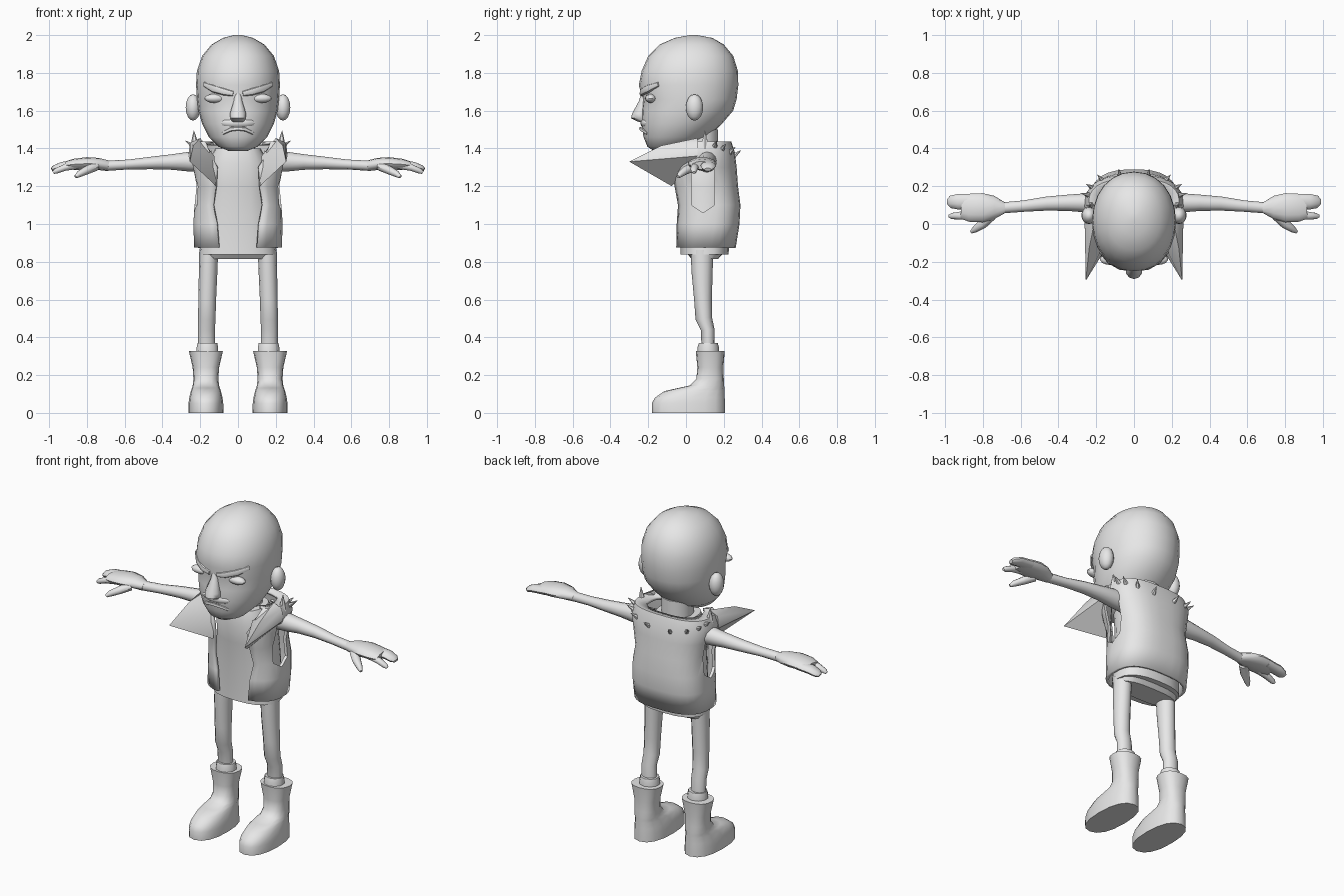
import bpy, bmesh, math
from mathutils import Vector

default = bpy.data.objects.get("Cube")
if default:
    bpy.data.objects.remove(default, do_unlink=True)

grey = bpy.data.materials.new("plain grey")
grey.use_nodes = True
grey.diffuse_color = (0.8, 0.8, 0.8, 1)
grey.node_tree.nodes["Principled BSDF"].inputs["Base Color"].default_value = (0.8, 0.8, 0.8, 1)
parts = []


def finish(name, bm):
    bmesh.ops.recalc_face_normals(bm, faces=bm.faces)
    mesh = bpy.data.meshes.new(name)
    bm.to_mesh(mesh)
    bm.free()
    obj = bpy.data.objects.new(name, mesh)
    bpy.context.collection.objects.link(obj)
    mesh.materials.append(grey)
    parts.append(obj)
    return obj


def loft(name, rings, closed=True):
    """Skin a list of point rings; closed rings get end caps."""
    bm = bmesh.new()
    rows = [[bm.verts.new(p) for p in ring] for ring in rings]
    n = len(rows[0])
    for a, b in zip(rows, rows[1:]):
        for i in range(n if closed else n - 1):
            j = (i + 1) % n
            bm.faces.new((a[i], a[j], b[j], b[i]))
    if closed:
        bm.faces.new(rows[0])
        bm.faces.new(rows[-1])
    return finish(name, bm)


def power(v, p):
    return math.copysign(abs(v) ** p, v)


def level_ring(z, half, front, back, cx=0, p=1.0, gap=0, n=20):
    """Horizontal rounded ring starting at the front, optionally open there."""
    start = math.asin((gap / half) ** (1 / p)) if gap else 0
    steps = n - 1 if gap else n
    mid, depth = (front + back) / 2, (back - front) / 2
    ring = []
    for i in range(n):
        t = start + (2 * math.pi - 2 * start) * i / steps
        ring.append((cx + half * power(math.sin(t), p), mid - depth * power(math.cos(t), p), z))
    return ring


def tube(name, path, n=10):
    """Elliptical tube; path entries are x, y, z, side radius, up radius."""
    pts = [Vector(e[:3]) for e in path]
    rings = []
    for i, e in enumerate(path):
        t = (pts[min(i + 1, len(pts) - 1)] - pts[max(i - 1, 0)]).normalized()
        up = Vector((0, 0, 1)) if abs(t.z) < 0.8 else Vector((0, 1, 0))
        side = t.cross(up).normalized()
        up = side.cross(t)
        rings.append([pts[i] + side * e[3] * math.cos(a) + up * e[4] * math.sin(a)
                      for a in (2 * math.pi * k / n for k in range(n))])
    return loft(name, rings)


def ball(name, centre, radii):
    bm = bmesh.new()
    bmesh.ops.create_uvsphere(bm, u_segments=14, v_segments=8, radius=1)
    for v in bm.verts:
        v.co = Vector([c + r * q for c, r, q in zip(centre, radii, v.co)])
    return finish(name, bm)


def hull(name, points):
    bm = bmesh.new()
    for p in points:
        bm.verts.new(p)
    bmesh.ops.convex_hull(bm, input=bm.verts)
    return finish(name, bm)


def flip(path, s):
    return [(s * e[0],) + tuple(e[1:]) for e in path]


# Head and face
head = [(1.387, .05, -.17, -.06), (1.41, .105, -.205, .02), (1.46, .155, -.225, .12),
        (1.53, .19, -.235, .19), (1.6, .21, -.235, .25), (1.66, .217, -.228, .268),
        (1.735, .222, -.25, .277), (1.81, .218, -.235, .275), (1.89, .19, -.2, .25),
        (1.95, .14, -.14, .2), (1.985, .08, -.06, .14), (2.0, .02, .02, .06)]
loft("head", [level_ring(*r, p=.95, n=24) for r in head])
tube("neck", [(0, .08, 1.3, .09, .09), (0, .08, 1.5, .09, .09)], 12)
nose = [(1.7, .015, -.235, -.2), (1.65, .024, -.25, -.2), (1.585, .045, -.285, -.2),
        (1.56, .045, -.291, -.2), (1.54, .03, -.25, -.2)]
loft("nose", [level_ring(*r, n=10) for r in nose])
ball("upper_lip", (0, -.195, 1.535), (.1, .047, .035))
tube("mouth", flip([(-.08, -.205, 1.48, .006, .008), (-.04, -.235, 1.5, .008, .01),
                    (0, -.24, 1.505, .008, .01), (.04, -.235, 1.5, .008, .01),
                    (.08, -.205, 1.48, .006, .008)], 1), 8)

# Shirt and hips
shirt = [(.838, .205, -.03, .225), (.9, .2, -.03, .23), (1.05, .185, -.035, .24),
         (1.2, .17, -.045, .24), (1.32, .165, -.06, .23), (1.4, .12, -.04, .19)]
loft("shirt", [level_ring(*r, p=.8) for r in shirt])
loft("hips", [level_ring(*r, p=.7) for r in ((.815, .19, .03, .17), (.86, .2, -.01, .21))])

# Open vest with armholes
vest_rows = [(.875, .225, -.05, .255, .1), (1.0, .227, -.05, .275, .11), (1.1, .223, -.05, .28, .13),
             (1.2, .213, -.065, .267, .115), (1.3, .235, -.08, .26, .11),
             (1.38, .252, -.06, .25, .15), (1.43, .235, -.03, .235, .17), (1.425, .17, .0, .2, .13)]
vest = loft("vest", [level_ring(*r[:4], p=.75, gap=r[4], n=26) for r in vest_rows], closed=False)
solid = vest.modifiers.new("thickness", "SOLIDIFY")
solid.thickness = .018
solid.offset = 0
armhole = [(.03, 1.1), (.09, 1.06), (.15, 1.1), (.15, 1.34), (.03, 1.34)]
for s, side in ((1, "left"), (-1, "right")):
    cutter = hull(side + "_armhole_cutter", [(s * x, y, z) for x in (.12, .4) for y, z in armhole])
    parts.remove(cutter)
    cutter.hide_render = True
    cutter.hide_set(True)
    cut = vest.modifiers.new(side + "_armhole", "BOOLEAN")
    cut.object = cutter
    cut.solver = "EXACT"

for s, side in ((1, "left_"), (-1, "right_")):
    # Pointed collar
    hull(side + "collar", flip([(.2, .06, 1.455), (.237, -.13, 1.415), (.255, -.3, 1.33),
                                (.115, -.075, 1.2), (.262, .06, 1.36), (.255, .06, 1.43),
                                (.125, -.04, 1.36)], s))
    # Spikes round the shoulder and back
    tube(side + "shoulder_spike", flip([(.228, .1, 1.4, .027, .027), (.234, .1, 1.495, .001, .001)], s), 6)
    for i, deg in enumerate((12, 38, 60, 76)):
        u, v = math.sin(math.radians(deg)), math.cos(math.radians(deg))
        x, y, z = .225 * power(u, .75), .1 + .14 * power(v, .75), 1.35 + .017 * i
        tube(side + "back_spike_" + str(i + 1),
             flip([(x, y, z, .02, .02), (x + .06 * u, y + .055 * v, z + .04, .001, .001)], s), 6)
    # Facial features
    ball(side + "eye", (s * .122, -.187, 1.665), (.058, .03, .024))
    tube(side + "brow", flip([(.025, -.235, 1.69, .012, .014), (.07, -.228, 1.7, .016, .02),
                              (.13, -.196, 1.718, .014, .022), (.18, -.145, 1.74, .008, .012)], s), 8)
    ball(side + "ear", (s * .238, .045, 1.617), (.04, .046, .07))
    # Arm and hand
    tube(side + "arm", flip([(.14, .11, 1.33, .055, .058), (.26, .112, 1.33, .05, .052),
                             (.35, .112, 1.328, .043, .041), (.46, .108, 1.323, .037, .033),
                             (.58, .095, 1.315, .03, .026), (.7, .085, 1.308, .029, .027)], s), 12)
    tube(side + "palm", flip([(.685, .085, 1.308, .03, .028), (.74, .087, 1.318, .062, .032),
                              (.8, .086, 1.32, .077, .034), (.87, .086, 1.316, .074, .029),
                              (.91, .09, 1.31, .062, .022)], s), 12)
    tube(side + "fingers", flip([(.85, .118, 1.315, .042, .024), (.93, .118, 1.308, .041, .022),
                                 (.97, .117, 1.295, .033, .018), (.985, .115, 1.288, .018, .01)], s))
    tube(side + "index_finger", flip([(.85, .048, 1.312, .026, .022), (.92, .044, 1.298, .021, .018),
                                      (.965, .042, 1.28, .016, .015), (.978, .042, 1.272, .008, .008)], s))
    tube(side + "thumb", flip([(.755, .045, 1.305, .028, .024), (.8, .0, 1.285, .025, .022),
                               (.84, -.028, 1.265, .018, .017), (.86, -.042, 1.25, .009, .009)], s))
    # Leg, sock and boot
    tube(side + "leg", flip([(.155, .085, .86, .05, .06), (.158, .085, .75, .049, .056),
                             (.163, .09, .6, .047, .047), (.165, .094, .5, .046, .044),
                             (.167, .115, .44, .045, .036), (.165, .118, .3, .045, .035)], s), 12)
    sock = [(.3, .06, .06, .175), (.345, .06, .06, .175), (.37, .055, .068, .168), (.37, .04, .08, .155)]
    loft(side + "sock", [level_ring(*r, cx=s * .162, n=10) for r in sock])
    boot = [(0, .093, -.18, .206), (.05, .092, -.181, .206), (.08, .088, -.165, .205),
            (.115, .08, -.115, .204), (.132, .074, -.04, .203), (.145, .07, .02, .202),
            (.18, .066, .055, .2), (.24, .07, .06, .198), (.327, .09, .052, .205)]
    loft(side + "boot", [level_ring(*r, cx=s * .17, p=.85, n=16) for r in boot])

# Smooth shading with crisp edges
bpy.ops.object.select_all(action="DESELECT")
for obj in parts:
    obj.select_set(True)
bpy.context.view_layer.objects.active = parts[0]
bpy.ops.object.shade_smooth_by_angle(angle=math.radians(40))
